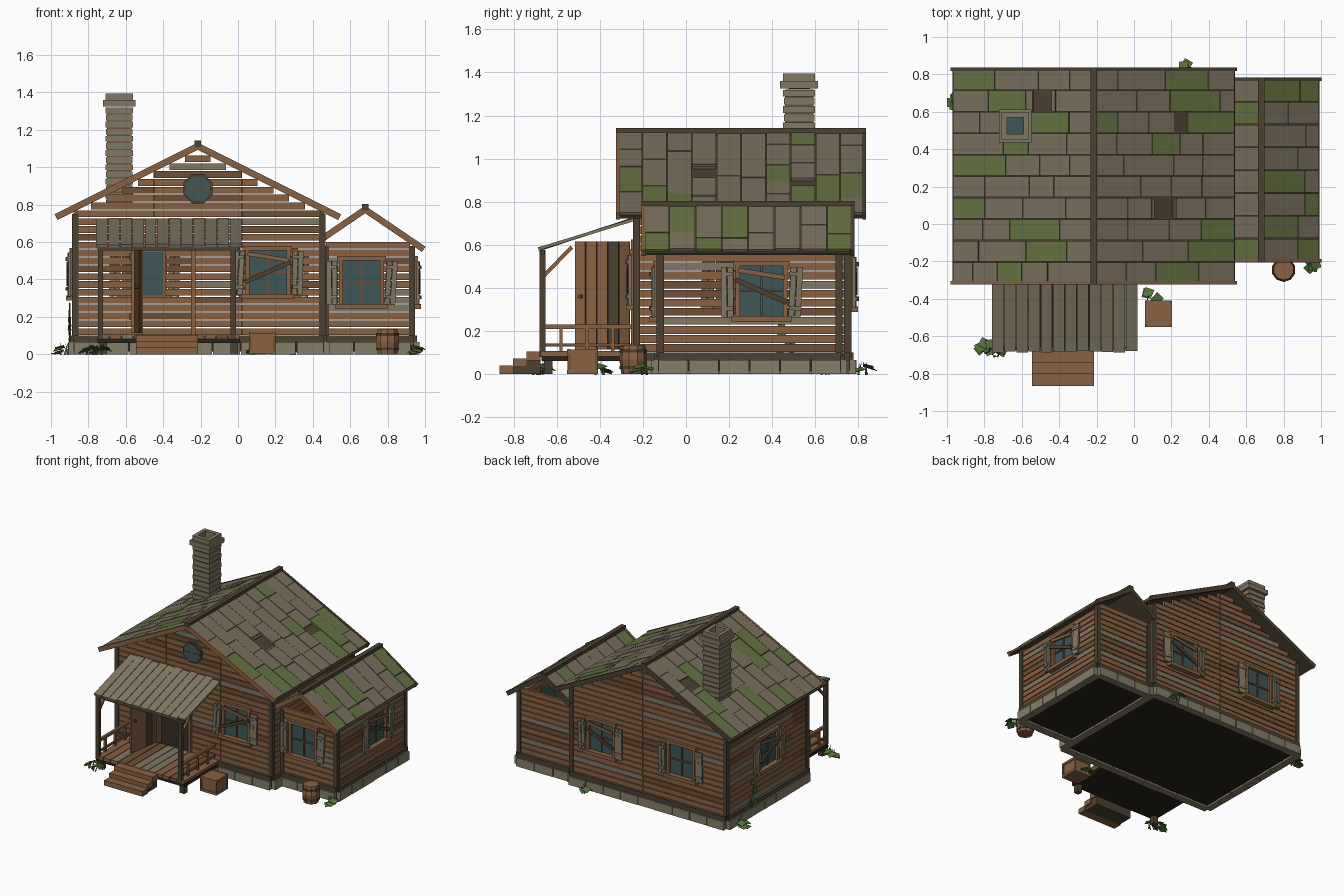
import bpy, bmesh, math, random
from mathutils import Matrix, Vector

random.seed(7)
old = bpy.data.objects.get("Cube")
if old:
    bpy.data.objects.remove(old, do_unlink=True)


def linear(byte):
    c = byte / 255
    return c / 12.92 if c < .04 else ((c + .055) / 1.055) ** 2.4


# Flat colours
PALETTE = {
    "warm_wood": (136, 97, 66), "aged_wood": (112, 79, 53), "dark_timber": (76, 65, 49),
    "weathered_grey": (129, 120, 98), "shingle_grey": (121, 111, 92), "moss": (101, 113, 66),
    "window_glass": (63, 86, 88), "shadow_floor": (41, 34, 25), "leaf_green": (84, 113, 56),
    "foundation_stone": (133, 126, 104),
}
MATS = []
for label, rgb in PALETTE.items():
    m = bpy.data.materials.new(label)
    m.use_nodes = True
    colour = tuple(linear(v) for v in rgb) + (1,)
    m.diffuse_color = colour
    m.node_tree.nodes["Principled BSDF"].inputs["Base Color"].default_value = colour
    MATS.append(m)
WOOD, AGED, DARK, GREY, SHINGLE, MOSS, GLASS, SHADOW, LEAF, STONE = range(len(MATS))


def turn(degrees, axis):
    return Matrix.Rotation(math.radians(degrees), 4, axis)


def paint(verts, mat):
    for face in {f for v in verts for f in v.link_faces}:
        face.material_index = mat


class Part:
    """Collects solids into one named object; frame turns a wall to face any side."""
    def __init__(self, name, frame=Matrix()):
        self.name, self.frame, self.bm = name, frame, bmesh.new()

    def box(self, centre, size, mat, rot=Matrix()):
        place = self.frame @ Matrix.Translation(centre) @ rot @ Matrix.Diagonal((*size, 1))
        paint(bmesh.ops.create_cube(self.bm, size=1, matrix=place)["verts"], mat)

    def span(self, lo, hi, mat):
        lo, hi = Vector(lo), Vector(hi)
        self.box((lo + hi) / 2, hi - lo, mat)

    def cone(self, centre, r1, r2, depth, sides, mat, rot=Matrix()):
        place = self.frame @ Matrix.Translation(centre) @ rot
        made = bmesh.ops.create_cone(self.bm, cap_ends=True, segments=sides, radius1=r1,
                                     radius2=r2, depth=depth, matrix=place)
        paint(made["verts"], mat)

    def beam(self, a, b, width, mat):
        a, b = Vector(a), Vector(b)
        rot = (b - a).to_track_quat('Z', 'Y').to_matrix().to_4x4()
        self.box((a + b) / 2, (width, width, (b - a).length), mat, rot)

    def done(self):
        mesh = bpy.data.meshes.new(self.name)
        self.bm.to_mesh(mesh)
        self.bm.free()
        for m in MATS:
            mesh.materials.append(m)
        bpy.context.collection.objects.link(bpy.data.objects.new(self.name, mesh))


FRONT, RIGHT, BACK, LEFT = (turn(a, 'Z') for a in (0, 90, 180, -90))


# Plank walls, cut around openings (u0, u1, z0, z1) and split at seams
def wall(name, frame, d, u0, u1, top, holes=(), seams=(), peak=None):
    p = Part(name, frame)
    pitch, z = .042, .1
    while z + pitch < (peak[1] if peak else top):
        lo, hi = u0, u1
        if peak and z > top - pitch:
            half = (peak[1] - z - pitch) / .5
            lo, hi = max(u0, peak[0] - half), min(u1, peak[0] + half)
        runs = [(lo, hi)]
        for a, b, za, zb in [h for h in holes if h[2] < z + pitch / 2 < h[3]] + \
                [(s - .002, s + .002, 0, 9) for s in seams]:
            runs = [r for l, h in runs for r in ((l, min(h, a)), (max(l, b), h))
                    if r[1] - r[0] > .01]
        for l, h in runs:
            mat = random.choices((WOOD, AGED, GREY), (14, 3, 2))[0]
            p.box(((l + h) / 2, .01 - d, z + pitch / 2), (h - l, .02, pitch - .006), mat)
        z += pitch
    p.done()


# Windows with frame, bars, sill, loose shutters and optional nailed boards
W, H = .22, .235


def hole(u, z):
    return (u - W / 2, u + W / 2, z - H / 2, z + H / 2)


def window(name, frame, d, u, z, boards):
    p = Part(name, frame)
    p.box((u, .004 - d, z), (W, .008, H), GLASS)
    for s in (-1, 1):
        p.box((u + s * W / 2, -d - .006, z), (.022, .03, H + .04), WOOD)
        tilt = turn(random.uniform(-4, 4), 'Y') @ turn(s * 8, 'Z')
        for k in (-1, 1):
            p.box((u + s * (.158 + k * .015), -d - .022, z - .005), (.027, .014, H), GREY, tilt)
        for k in (-1, 1):
            p.box((u + s * .158, -d - .034, z + k * .08), (.055, .008, .018), GREY, tilt)
    p.box((u, -d - .006, z + H / 2 + .01), (W + .04, .032, .024), WOOD)
    p.box((u, -d - .014, z - H / 2 - .012), (W + .06, .05, .026), WOOD)
    p.box((u, -d - .002, z), (.01, .012, H), AGED)
    p.box((u, -d - .002, z), (W, .012, .01), AGED)
    if boards:
        p.box((u, -d - .03, z), (W + .04, .012, .024), DARK, turn(-24 * boards, 'Y'))
        p.box((u, -d - .026, z + .08), (W, .012, .022), WOOD, turn(9, 'Y'))
    p.done()


DOORWAY = (-.52, -.24, .1, .6)
wall("front_wall", FRONT, .24, -.86, .44, .75, [DOORWAY, hole(.16, .44)], [-.45, .02], (-.215, 1.1))
wall("back_wall", BACK, .76, -.44, .86, .75, [hole(.5, .43), hole(-.19, .43)], [.16], (.215, 1.1))
wall("left_wall", RIGHT, .46, -.22, .74, .78)
wall("right_wall", LEFT, .88, -.74, .22, .78, [hole(-.26, .43)], [.05])
wall("wing_front_wall", FRONT, .13, .47, .92, .61, [hole(.66, .385)])
wall("wing_side_wall", RIGHT, .94, -.12, .7, .59, [hole(.35, .385)])
wall("wing_back_wall", BACK, .72, -.92, -.47, .61)
window("front_window", FRONT, .24, .16, .44, 1)
window("wing_front_window", FRONT, .13, .66, .385, 0)
window("wing_side_window", RIGHT, .94, .35, .385, -1)
window("right_side_window", LEFT, .88, -.26, .43, 1)
window("back_window_plain", BACK, .76, .5, .43, 0)
window("back_window_boarded", BACK, .76, -.19, .43, -1)

# Round attic window
p = Part("attic_window")
flat = turn(90, 'X') @ turn(22.5, 'Z')
p.cone((-.215, -.245, .885), .084, .084, .02, 8, DARK, flat)
p.cone((-.215, -.254, .885), .07, .07, .014, 8, GLASS, flat)
for size in ((.14, .01, .008), (.008, .01, .14)):
    p.box((-.215, -.26, .885), size, AGED)
p.done()

# Foundation blocks, sills, corner posts and floors
for name, x0, x1, y0, y1, top in (("main", -.88, .46, -.24, .76, .75), ("wing", .46, .94, -.13, .72, .58)):
    p = Part(name + "_foundation")
    p.span((x0, y0, .015), (x1, y1, .09), SHADOW)
    for lo, hi, axis in ((x0, x1, 0), (y0, y1, 1)):
        count = round((hi - lo) / .15)
        step = (hi - lo) / count
        for side in ((y0, y1) if axis == 0 else (x0, x1)):
            for i in range(count):
                mid = lo + step * (i + .5)
                size = [step - .006, .05 + random.uniform(0, .012), .066]
                if axis == 0:
                    p.box((mid, side, .033), size, STONE)
                else:
                    p.box((side, mid, .033), (size[1], size[0], size[2]), STONE)
            a, b = ((lo, side, .083), (hi, side, .083)) if axis == 0 else ((side, lo, .083), (side, hi, .083))
            p.beam(a, b, .034, DARK)
    p.done()
    p = Part(name + "_corner_posts")
    for x in (x0 + .01, x1 - .01):
        for y in (y0 + .01, y1 - .01):
            p.span((x - .017, y - .017, .08), (x + .017, y + .017, top), DARK)
    p.done()

# Mossy spots and missing shingles, in plan
SPOTS = [(-.91, .77), (-.7, .66), (-.35, .54), (-.6, .43), (-.92, .32), (-.93, .08), (-.6, -.03),
         (-.55, -.14), (-.6, -.26), (.27, .78), (.3, .66), (-.13, .54), (.42, .54), (.1, .4),
         (.38, -.14), (.3, -.26), (.5, -.14), (.43, 0), (.59, .56), (.8, .72), (.95, .72),
         (.78, .18), (.94, .05), (.73, -.06), (.89, -.14)]
GAPS = [(-.49, .66), (.27, .55), (.16, .1)]


def roof(name, rx, rz, slope, y0, y1, strips, reach):
    p = Part(name)
    angle = math.degrees(math.atan(slope))
    stretch = 1 / math.cos(math.radians(angle))
    step = (y1 - y0) / strips

    def slab(s, t0, t1, ya, yb, thick, drop, mat):
        t = (t0 + t1) / 2
        p.box((rx + s * t, (ya + yb) / 2, rz - slope * t - drop),
              ((t1 - t0) * stretch, yb - ya, thick), mat, turn(s * angle, 'Y'))

    for s, end in reach:
        slab(s, 0, end, y0 + .01, y1 - .01, .012, .024, DARK)
        slab(s, 0, end + .005, y0 - .006, y0 + .012, .034, .016, WOOD)
        slab(s, 0, end + .005, y1 - .012, y1 + .006, .034, .016, DARK)
        for i in range(strips):
            ya, t = y0 + i * step, 0
            while t < end - .001:
                t2 = t + random.uniform(.12, .27)
                t2 = end if t2 > end - .07 else t2
                xs = sorted((rx + s * t, rx + s * t2))
                inside = lambda q: xs[0] <= q[0] < xs[1] and ya <= q[1] < ya + step
                broken = [q for q in GAPS if inside(q)]
                mat = MOSS if any(map(inside, SPOTS)) else SHINGLE
                lift = random.uniform(.006, .011)
                if broken:
                    c = abs(broken[0][0] - rx)
                    pieces = [(t, c - .05), (c + .05, t2)]
                else:
                    pieces = [(t, t2)]
                for a, b in pieces:
                    if b - a > .01:
                        slab(s, a, b - .003, ya + .002, ya + step - .002, .014, lift, mat)
                t = t2
    p.span((rx - .018, y0 - .006, rz - .02), (rx + .018, y1 + .006, rz + .014), DARK)
    p.done()


roof("main_roof", -.215, 1.128, .5, -.318, .83, 10, ((-1, .753), (1, .753)))
roof("wing_roof", .68, .79, .68, -.2, .776, 8, ((-1, .22), (1, .308)))

# Chimney with brick courses, cap and open flue
p = Part("chimney", Matrix.Translation((-.635, .525, 0)))
p.span((-.066, -.066, .8), (.066, .066, 1.32), AGED)
for i in range(14):
    w = .142 + .006 * (i % 2)
    p.box((0, 0, .81 + i * .038), (w, w, .031), GREY)
for outer, z0, z1 in ((.088, 1.325, 1.36), (.074, 1.36, 1.395)):
    for q in range(4):
        p.frame = Matrix.Translation((-.635, .525, 0)) @ turn(90 * q, 'Z')
        p.span((-outer, -outer, z0), (outer, -.045, z1), GREY)
p.box((0, 0, 1.328), (.1, .1, .008), GLASS)
p.done()

# Porch: deck, steps, posts, braces, rails and plank roof
p = Part("porch_deck")
p.span((-.75, -.67, .06), (.01, -.24, .085), SHADOW)
for i in range(12):
    x = -.718 + i * .0633
    p.box((x, -.46, .095), (.058, .43, .022), random.choice((WOOD, WOOD, AGED, GREY)))
for x in (-.72, -.02):
    p.span((x - .02, -.66, 0), (x + .02, -.62, .07), DARK)
p.done()
p = Part("porch_steps")
for i in range(3):
    p.span((-.545, -.865 + i * .062, i * .032), (-.215, -.8 + i * .062, .04 + i * .032), WOOD)
    p.span((-.535, -.8 + i * .062, 0), (-.225, -.68, .04 + i * .03), DARK)
p.done()
p = Part("porch_frame")
for x in (-.735, -.025):
    p.beam((x, -.665, .08), (x, -.665, .575), .028, DARK)
    p.beam((x, -.665, .45), (x, -.53, .59), .018, WOOD)
    p.beam((x, -.66, .22), (x, -.25, .22), .02, WOOD)
    p.beam((x, -.66, .135), (x, -.25, .135), .014, AGED)
    for y in (-.58, -.46, -.34):
        p.beam((x, y, .1), (x, y, .22), .016, WOOD)
p.beam((-.75, -.665, .565), (.01, -.665, .565), .02, DARK)
p.done()
p = Part("porch_roof")
for i in range(12):
    x = -.728 + i * .065
    length = .462 + random.uniform(-.01, .01)
    p.box((x, -.46, .65), (.061, length, .014), GREY, turn(17.6 + random.uniform(-.6, .6), 'X'))
p.done()

# Door frame and the door standing open
p = Part("door_frame")
for x in (DOORWAY[0], DOORWAY[1]):
    p.span((x - .012, -.255, .1), (x + .012, -.215, .62), WOOD)
p.span((-.53, -.255, .6), (-.23, -.215, .625), WOOD)
p.done()
p = Part("open_door", Matrix.Translation((-.525, -.255, 0)) @ turn(-8, 'Z'))
for i in range(5):
    p.box((0, -.03 - i * .052, .365), (.018, .049, .5), DARK if i == 1 else AGED if i == 0 else WOOD)
for z in (.2, .52):
    p.box((-.014, -.135, z), (.012, .25, .035), DARK)
p.cone((.018, -.235, .36), .01, .01, .02, 8, DARK, turn(90, 'Y'))
p.done()

# Crate and barrel
p = Part("crate", Matrix.Translation((.13, -.48, 0)))
p.box((0, 0, .057), (.132, .132, .112), WOOD)
for q in range(4):
    p.frame = Matrix.Translation((.13, -.48, 0)) @ turn(90 * q, 'Z')
    p.box((-.064, -.064, .058), (.014, .014, .116), AGED)
    for z in (.01, .106):
        p.box((0, -.067, z), (.136, .01, .018), WOOD)
p.done()
p = Part("barrel", Matrix.Translation((.8, -.245, 0)))
for r1, r2, z in ((.055, .065, .034), (.065, .055, .102)):
    p.cone((0, 0, z), r1, r2, .068, 10, WOOD)
for z in (.03, .106):
    p.cone((0, 0, z), .064, .064, .014, 10, DARK)
p.done()

# Weeds around the walls and a creeper by the side window
p = Part("weeds")
for x, y in ((-.79, -.67), (.09, -.4), (.94, -.2), (.29, .82), (-.93, .65), (-.74, -.69)):
    for i in range(4):
        a = random.uniform(0, 360)
        off = turn(a, 'Z') @ Vector((.035, 0, 0))
        p.box((x + off.x, y + off.y, .012 + i * .008), (.05, .05, .003), LEAF,
              turn(a, 'Z') @ turn(20, 'Y') @ turn(45, 'Z'))
        p.cone((x - off.x / 2, y - off.y / 2, .03), .006, 0, .07, 3, LEAF, turn(a, 'Z') @ turn(22, 'X'))
p.box((-.975, .65, .004), (.05, .05, .004), LEAF)
p.done()
p = Part("creeper")
for i in range(12):
    p.box((-.9, .46 + random.uniform(-.04, .04), .06 + i * .018), (.004, .032, .032), LEAF,
          turn(random.uniform(-25, 25), 'Z') @ turn(random.uniform(0, 90), 'X'))
p.done()
